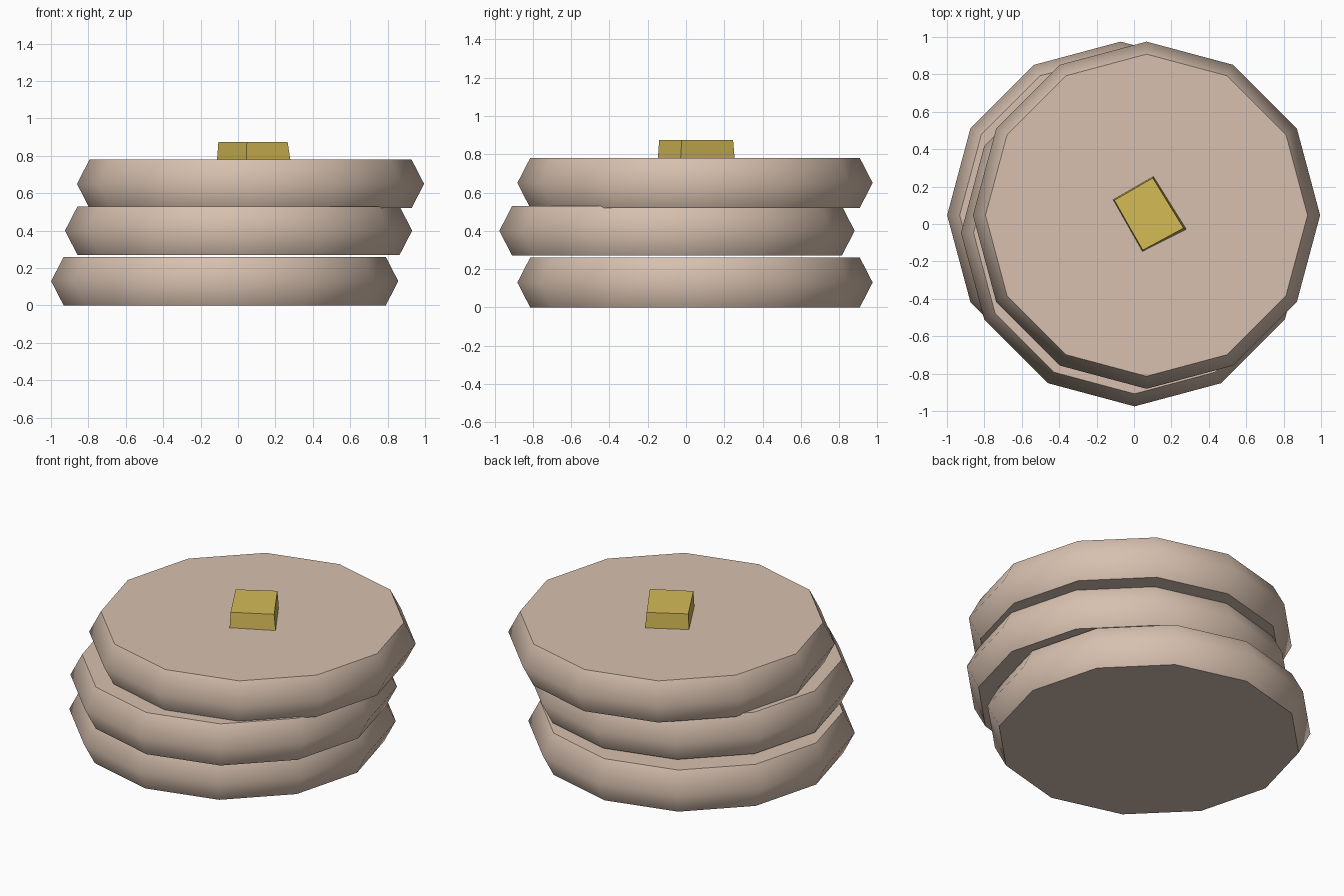
import bpy, bmesh, math

if "Cube" in bpy.data.objects:
    bpy.data.objects.remove(bpy.data.objects["Cube"])


def material(name, rgb):
    m = bpy.data.materials.new(name)
    m.diffuse_color = (*rgb, 1)
    m.use_nodes = True
    m.node_tree.nodes["Principled BSDF"].inputs["Base Color"].default_value = m.diffuse_color
    return m


def add_object(name, bm, mat):
    bmesh.ops.recalc_face_normals(bm, faces=bm.faces)
    me = bpy.data.meshes.new(name)
    bm.to_mesh(me)
    bm.free()
    me.materials.append(mat)
    ob = bpy.data.objects.new(name, me)
    bpy.context.collection.objects.link(ob)
    return ob


def loft(name, rings, mat):
    """Closed solid through a stack of equal-length point rings."""
    bm = bmesh.new()
    loops = [[bm.verts.new(p) for p in ring] for ring in rings]
    n = len(loops[0])
    for low, high in zip(loops, loops[1:]):
        for i in range(n):
            j = (i + 1) % n
            bm.faces.new((low[i], low[j], high[j], high[i]))
    bm.faces.new(loops[0][::-1])
    bm.faces.new(loops[-1])
    return add_object(name, bm, mat)


batter = material("pancake beige", (0.68, 0.53, 0.43))
yellow = material("butter yellow", (0.665, 0.497, 0.093))


def pancake(name, cx, cy, z):
    # twelve-sided disc with a bulging rim
    profile = [(0.861, 0.0), (0.928, 0.13), (0.861, 0.26)]
    rings = [[(cx + r * math.cos(math.tau * i / 12),
               cy + r * math.sin(math.tau * i / 12), z + h)
              for i in range(12)] for r, h in profile]
    ob = loft(name, rings, batter)
    bpy.ops.object.select_all(action='DESELECT')
    ob.select_set(True)
    bpy.context.view_layer.objects.active = ob
    bpy.ops.object.shade_smooth_by_angle(angle=math.radians(58))


# Stack of slightly shifted pancakes
pancake("bottom_pancake", -0.071, 0.047, 0.0)
pancake("middle_pancake", 0.003, -0.047, 0.27)
pancake("top_pancake", 0.067, 0.047, 0.52)

# Tapered butter pat, turned on top of the stack
foot = [(-0.112, 0.130), (0.045, -0.147), (0.280, -0.028), (0.104, 0.254)]
head = [(-0.105, 0.127), (0.047, -0.140), (0.265, -0.022), (0.100, 0.246)]
loft("butter_pat", [[(x, y, 0.778) for x, y in foot],
                    [(x, y, 0.875) for x, y in head]], yellow)
